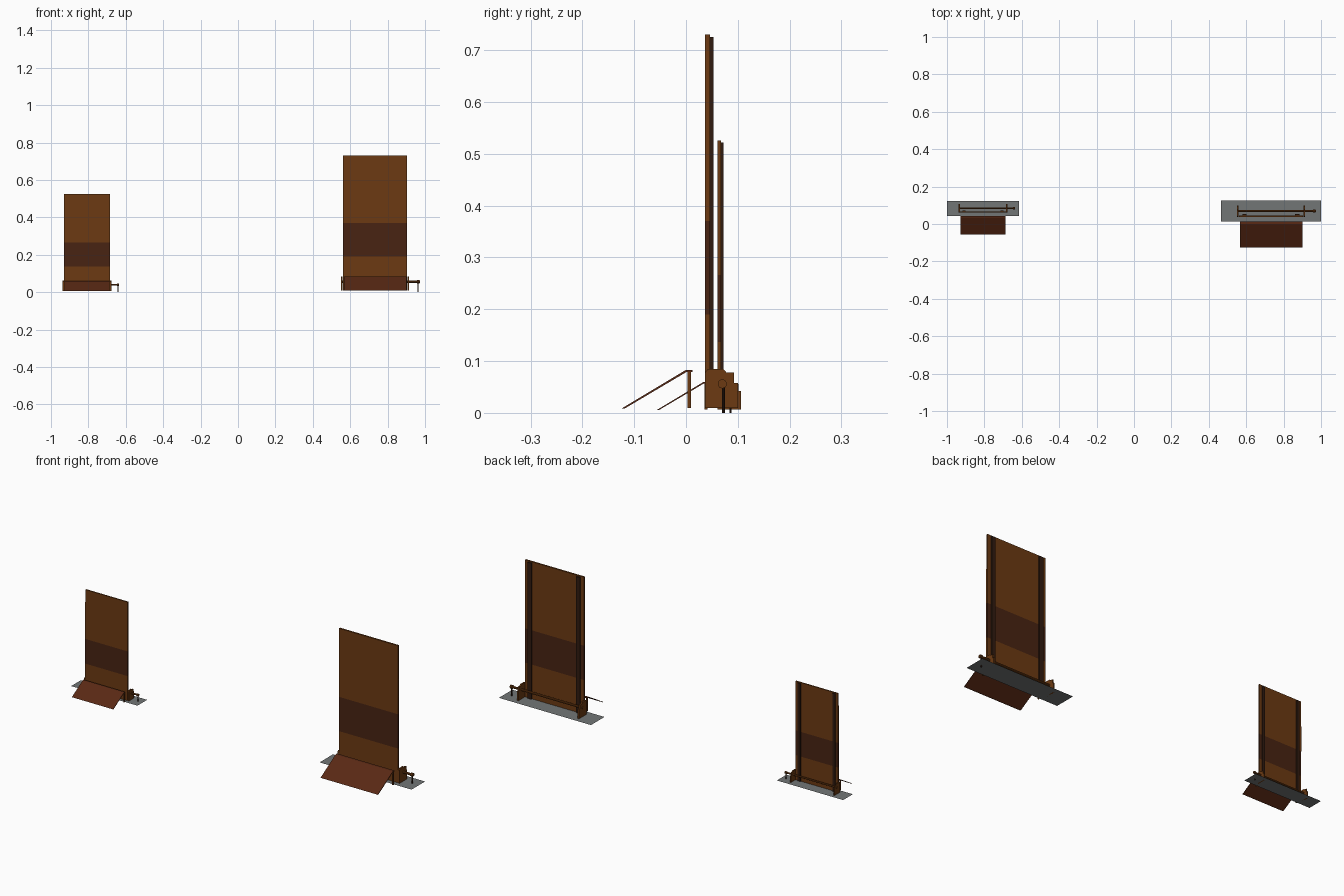
import bpy
import random
from mathutils import Vector

random.seed(4)
cube = bpy.data.objects.get("Cube")
if cube:
    bpy.data.objects.remove(cube, do_unlink=True)


def material(name, rgb):
    m = bpy.data.materials.new(name)
    m.use_nodes = True
    m.diffuse_color = (*rgb, 1)
    m.node_tree.nodes["Principled BSDF"].inputs["Base Color"].default_value = (*rgb, 1)
    return m


WOOD = material("brown wood", (0.15, 0.042, 0.006))
BAND = material("dark wood band", (0.065, 0.017, 0.006))
RAMP = material("ramp wood", (0.10, 0.022, 0.007))
IRON = material("dark batten", (0.03, 0.011, 0.005))
GREY = material("grey plate", (0.17, 0.18, 0.18))


def mesh(name, verts, faces, mat):
    me = bpy.data.meshes.new(name)
    me.from_pydata(verts, [], faces)
    me.materials.append(mat)
    ob = bpy.data.objects.new(name, me)
    bpy.context.collection.objects.link(ob)
    return ob


def prism(name, profile, x0, x1, mat):
    """Extrude a (y, z) profile along x."""
    n = len(profile)
    verts = [(x, y, z) for x in (x0, x1) for y, z in profile]
    faces = [tuple(range(n))[::-1], tuple(range(n, 2 * n))]
    faces += [(i, (i + 1) % n, (i + 1) % n + n, i + n) for i in range(n)]
    return mesh(name, verts, faces, mat)


def box(name, x, y, z, mat):
    return prism(name, [(y[0], z[0]), (y[1], z[0]), (y[1], z[1]), (y[0], z[1])], x[0], x[1], mat)


def rod(name, a, b, radius, mat):
    a, b = Vector(a), Vector(b)
    bpy.ops.mesh.primitive_cylinder_add(vertices=10, radius=radius, depth=(b - a).length, location=(a + b) / 2)
    ob = bpy.context.object
    ob.name = name
    ob.rotation_euler = (b - a).to_track_quat("Z", "Y").to_euler()
    ob.data.materials.append(mat)
    bpy.ops.object.shade_smooth_by_angle()
    return ob


def barrier(side):
    parts = []

    def add(fn, name, *args):
        parts.append(fn(side + "_" + name, *args))

    # Ground plate
    add(mesh, "ground_plate", [(0.465, 0.013, 0.009), (1, 0.013, 0.009), (1, 0.125, 0.009), (0.465, 0.125, 0.009)],
        [(0, 1, 2, 3)], GREY)

    # Upright panel of horizontal boards, two of them dark
    for i in range(8):
        z = 0.01 + 0.09 * i
        j = random.uniform(0, 0.002)
        add(box, "board", (0.56 + j, 0.905 - j), (0.037, 0.046), (z, z + 0.09), BAND if i in (2, 3) else WOOD)

    # Battens on the back
    for x in (0.58, 0.862):
        add(box, "back_batten", (x, x + 0.022), (0.046, 0.053), (0.01, 0.725), IRON)

    # Side brackets with a lower step at the back
    bracket = [(0.037, 0.009), (0.1, 0.009), (0.1, 0.058), (0.093, 0.058), (0.093, 0.078), (0.078, 0.078),
               (0.072, 0.085), (0.042, 0.085), (0.037, 0.078)]
    for x in (0.552, 0.905):
        add(prism, "bracket", bracket, x, x + 0.008, WOOD)

    # Axle, its end knob and its stand
    add(rod, "axle", (0.55, 0.07, 0.056), (0.972, 0.07, 0.056), 0.006, WOOD)
    add(rod, "axle_knob", (0.957, 0.07, 0.056), (0.97, 0.07, 0.056), 0.009, WOOD)
    add(rod, "axle_stand", (0.963, 0.072, 0), (0.963, 0.072, 0.052), 0.003, IRON)

    # Sloping ramp with hinge lip and legs
    add(prism, "ramp", [(-0.125, 0.008), (-0.119, 0.008), (0.001, 0.079), (0.013, 0.079), (0.013, 0.083), (0, 0.083)],
        0.567, 0.9, RAMP)
    for x in (0.567, 0.894):
        add(box, "ramp_leg", (x, x + 0.006), (0.003, 0.01), (0.009, 0.08), WOOD)
    return parts


# Large barrier on the left, smaller copy on the right
barrier("left")
scale = 0.72
for ob in barrier("right"):
    p = ob.location
    ob.location = (-1 + (p.x - 0.465) * scale if p.length else -1 - 0.465 * scale, 0.034 + p.y * scale, p.z * scale)
    ob.scale = (scale,) * 3
